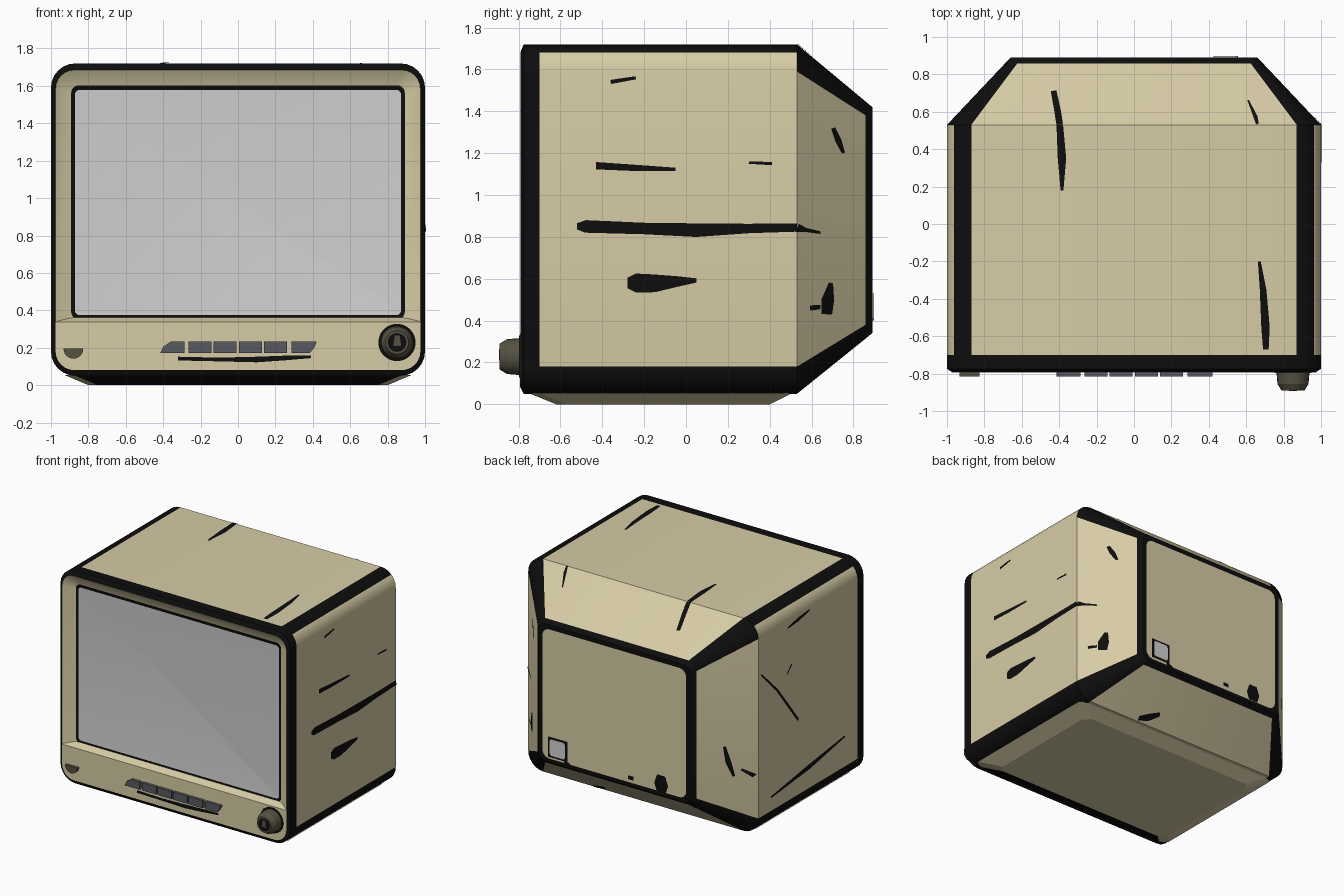
import bpy, bmesh, math
from mathutils import Vector

if "Cube" in bpy.data.objects:
    bpy.data.objects.remove(bpy.data.objects["Cube"])


def material(name, rgb):
    m = bpy.data.materials.new(name)
    m.diffuse_color = (*rgb, 1)
    m.use_nodes = True
    m.node_tree.nodes["Principled BSDF"].inputs["Base Color"].default_value = m.diffuse_color
    return m


TAN = material("cream_plastic", (0.68, 0.605, 0.38))
BLACK = material("ink_black", (0.004, 0.004, 0.004))
SCREEN = material("screen_grey", (0.64, 0.64, 0.64))
BUTTON = material("button_grey", (0.095, 0.1, 0.115))
OLIVE = material("dark_olive", (0.09, 0.083, 0.055))


def finish(name, bm, mats, smooth=True, recalc=True):
    if recalc:
        bmesh.ops.recalc_face_normals(bm, faces=bm.faces)
    me = bpy.data.meshes.new(name)
    bm.to_mesh(me)
    bm.free()
    for m in mats:
        me.materials.append(m)
    ob = bpy.data.objects.new(name, me)
    bpy.context.collection.objects.link(ob)
    if smooth:
        bpy.ops.object.select_all(action='DESELECT')
        ob.select_set(True)
        bpy.context.view_layer.objects.active = ob
        bpy.ops.object.shade_smooth_by_angle(angle=math.radians(25))
    return ob


N = 6  # segments in each rounded corner


def ring(y, hw, z0, z1, r):
    """Rounded rectangle in the xz plane."""
    pts = []
    for k, (sx, zc) in enumerate([(1, z1 - r), (-1, z1 - r), (-1, z0 + r), (1, z0 + r)]):
        for j in range(N + 1):
            a = math.radians(90 * k + 90 * j / N)
            pts.append((sx * (hw - r) + r * math.cos(a), y, zc + r * math.sin(a)))
    return pts


def loft(bm, rings, rule=lambda s, i: 0, cap0=None, cap1=None):
    loops = [[bm.verts.new(p) for p in r] for r in rings]
    n = len(loops[0])
    for s in range(len(loops) - 1):
        a, b = loops[s], loops[s + 1]
        for i in range(n):
            f = bm.faces.new((a[i], a[(i + 1) % n], b[(i + 1) % n], b[i]))
            f.material_index = rule(s, i)
    if cap0 is not None:
        bm.faces.new(loops[0]).material_index = cap0
    if cap1 is not None:
        bm.faces.new(loops[-1]).material_index = cap1


# Main shell: screen, bezel, sides, tapered rear and back panel in one loft
def shell_rule(s, i):
    k, j = divmod(i, N + 1)
    corner = j < N
    if s == 1:
        return 0                                  # sloping bezel
    if s in (0, 2, 3, 6, 7):
        return 1                                  # inked bands
    if s == 4:                                    # long side edges
        return int(corner and (k > 1 or (k == 0 and j >= 3) or (k == 1 and j < 3)))
    return int(corner)                            # taper edges


Z0, Z1 = 0.05, 1.72
u = 0.91
bm = bmesh.new()
loft(bm, [ring(-0.735, 0.872, 0.375, 1.578, 0.025),
          ring(-0.738, 0.892, 0.352, 1.602, 0.04),
          ring(-0.79, 0.975, Z0 + 0.03, Z1 - 0.035, 0.1),
          ring(-0.775, 1.0, Z0, Z1, 0.13),
          ring(-0.70, 1.0, Z0, Z1, 0.13),
          ring(0.53, 1.0, Z0, Z1, 0.13),
          ring(0.53 + 0.36 * u, 1 - 0.34 * u, Z0 + 0.29 * u, Z1 - 0.3 * u, 0.13 - 0.07 * u),
          ring(0.89, 0.66, 0.34, 1.42, 0.06),
          ring(0.89, 0.625, 0.37, 1.385, 0.06)],
     shell_rule, cap0=2, cap1=0)
finish("monitor_shell", bm, [TAN, BLACK, SCREEN])


# Control panel under the screen, with a shelf sloping back to the screen
def panel_ring(y, hw, z0, z1, r):
    p = ring(y, hw, z0, z1 + r, r)
    return [(x, y, min(z, z1)) for x, y, z in p[2 * (N + 1):]] + [(hw, y, z1), (-hw, y, z1)]


bm = bmesh.new()
loft(bm, [panel_ring(-0.793, 0.975, 0.08, 0.338, 0.1),
          panel_ring(-0.735, 0.975, 0.08, 0.362, 0.1)], cap0=0, cap1=0)
bmesh.ops.remove_doubles(bm, verts=bm.verts, dist=1e-5)
finish("control_panel", bm, [TAN])


# Chamfered foot; its front slope is inked
def foot_ring(z, hw, y0, y1, c):
    return [(hw, y0 + c, z), (hw, y1 - c, z), (hw - c, y1, z), (c - hw, y1, z),
            (-hw, y1 - c, z), (-hw, y0 + c, z), (c - hw, y0, z), (hw - c, y0, z)]


bm = bmesh.new()
loft(bm, [foot_ring(0.0, 0.8, -0.62, 0.40, 0.05), foot_ring(0.055, 0.93, -0.755, 0.51, 0.05)],
     lambda s, i: int(i == 6), cap0=0, cap1=0)
finish("foot", bm, [TAN, BLACK], smooth=False)


def plate(name, outline, y_front, mat, y_back=-0.785):
    """Extrude an xz outline between two depths."""
    bm = bmesh.new()
    loft(bm, [[(x, y_front, z) for x, z in outline], [(x, y_back, z) for x, z in outline]],
         cap0=0, cap1=0)
    return finish(name, bm, [mat])


# Row of six buttons, the end ones slanted
b0, b1 = 0.172, 0.232
for i in range(4):
    x = -0.265 + i * 0.135
    plate(f"button_{i + 1}", [(x, b0), (x + 0.122, b0), (x + 0.122, b1), (x, b1)], -0.815, BUTTON)
for s, side in ((-1, "left"), (1, "right")):
    plate(f"button_end_{side}",
          [(s * 0.285, b0), (s * (0.415 if s < 0 else 0.385), b0), (s * (0.4 if s < 0 else 0.41), 0.205),
           (s * (0.36 if s < 0 else 0.42), b1), (s * 0.285, b1)], -0.815, BUTTON)

# Half-round indicator
plate("indicator", [(-0.88 + 0.053 * math.cos(a), 0.195 + 0.053 * math.sin(a))
                    for a in (math.pi + math.pi * t / 12 for t in range(13))], -0.815, OLIVE)


# Round dial with inked rim and pointer
def circle(y, r, n=24, cx=0.85, cz=0.228):
    return [(cx + r * math.cos(2 * math.pi * t / n), y, cz + r * math.sin(2 * math.pi * t / n))
            for t in range(n)]


bm = bmesh.new()
loft(bm, [circle(-0.785, 0.1), circle(-0.797, 0.1), circle(-0.797, 0.088), circle(-0.855, 0.083),
          circle(-0.89, 0.062), circle(-0.89, 0.05)],
     lambda s, i: int(s in (0, 1)), cap0=0, cap1=1)
finish("dial", bm, [OLIVE, BLACK])
plate("dial_pointer", [(0.83, 0.21), (0.872, 0.21), (0.865, 0.265), (0.838, 0.265)], -0.893, OLIVE, -0.889)

# Surface maps (point, outward normal) for the ink strokes
T = Vector((0.36, 0.34, 0)).normalized()


def side(s):
    def f(y, z):
        if y <= 0.53:
            return Vector((s, y, z)), Vector((s, 0, 0))
        return Vector((s * (1 - (y - 0.53) * 0.944), y, z)), Vector((s * T.x, T.y, 0))
    return f


def top(x, y):
    if y <= 0.53:
        return Vector((x, y, Z1)), Vector((0, 0, 1))
    return Vector((x, y, Z1 - (y - 0.53) * 0.833)), Vector((0, 0.64, 0.768))


def under(x, y):
    if y <= 0.42:
        return Vector((x, y, 0.0045)), Vector((0, 0, -1))
    return Vector((x, y, Z0 + (y - 0.53) * 0.806)), Vector((0, 0.627, -0.779))


def back(x, z):
    return Vector((x, 0.89, z)), Vector((0, 1, 0))


def front(x, z):
    return Vector((x, -0.793, z)), Vector((0, -1, 0))


def strokes(name, surf, lines, mat=BLACK):
    """Brush strokes as thin strips; each point is (u, v, width)."""
    bm = bmesh.new()
    for line in lines:
        rows = []
        for i, (a, b, w) in enumerate(line):
            p, q = line[max(i - 1, 0)], line[min(i + 1, len(line) - 1)]
            d = Vector((q[0] - p[0], q[1] - p[1])).normalized() * (w / 2)
            row = []
            for s in (-1, 1):
                co, n = surf(a - s * d.y, b + s * d.x)
                row.append(bm.verts.new(co + n * 0.004))
            rows.append(row)
        for (a, b), (c, d) in zip(rows, rows[1:]):
            f = bm.faces.new((a, b, d, c))
            f.normal_update()
            mid = line[len(line) // 2]
            if f.normal.dot(surf(mid[0], mid[1])[1]) < 0:
                f.normal_flip()
    return finish(name, bm, [mat], smooth=False, recalc=False)


strokes("right_ink", side(1), [
    [(-0.36, 1.54, .02), (-0.24, 1.56, .015)],
    [(-0.43, 1.14, .035), (-0.25, 1.13, .03), (-0.05, 1.123, .015)],
    [(-0.52, .85, .03), (-0.48, .85, .06), (-0.2, .84, .055), (0.05, .832, .065), (0.3, .84, .045),
     (0.53, .845, .04)],
    [(0.531, .843, .04), (0.57, .833, .02), (0.64, .82, .012)],
    [(-0.28, .58, .05), (-0.24, .58, .09), (-0.15, .578, .085), (-0.04, .587, .05), (0.05, .592, .02)],
    [(0.3, 1.155, .012), (0.41, 1.15, .015)],
    [(0.70, 1.32, .02), (0.725, 1.26, .03), (0.75, 1.2, .015)],
    [(0.69, .58, .02), (0.675, .5, .06), (0.67, .43, .05)],
    [(0.59, .46, .025), (0.64, .465, .02)]])
strokes("left_ink", side(-1), [
    [(0.5, 1.30, .012), (0.3, 1.1, .02), (0.04, .77, .02)],
    [(0.38, .29, .015), (-0.1, .35, .04), (-0.54, .42, .015)],
    [(0.17, 1.54, .015), (0.03, 1.56, .03), (-0.1, 1.58, .015)],
    [(0.18, 1.18, .012), (0.12, 1.24, .015)],
    [(0.71, .77, .015), (0.69, .65, .03), (0.66, .53, .015)],
    [(0.62, .58, .015), (0.55, .52, .03)]])
strokes("top_ink", top, [
    [(-0.43, .71, .03), (-0.41, .61, .035), (-0.397, .531, .035)],
    [(-0.397, .529, .035), (-0.385, .35, .045), (-0.385, .18, .015)],
    [(0.61, .66, .008), (0.65, .57, .022), (0.66, .532, .015)],
    [(0.67, -.2, .015), (0.69, -.35, .035), (0.703, -.55, .045), (0.705, -.67, .03)]])
strokes("underside_ink", under, [
    [(-0.40, .2, .02), (-0.47, .09, .05), (-0.6, .02, .02)],
    [(0.14, .0, .03), (0.14, .07, .03)],
    [(0.7, .0, .02), (0.68, .14, .04)],
    [(0.42, .55, .03), (0.34, .58, .05), (0.27, .62, .03)]])
strokes("back_ink", back, [
    [(-0.41, .37, .08), (-0.41, .43, .12), (-0.41, .5, .07)],
    [(-0.12, .41, .03), (-0.17, .41, .03)],
    [(0.49, .385, .17), (0.49, .545, .17)],
    [(0.43, .385, .03), (0.37, .36, .015)]])
bm = bmesh.new()
loft(bm, [ring(0.89, .066, .4, .53, .02), ring(0.898, .066, .4, .53, .02)], cap1=0)
bmesh.ops.translate(bm, verts=bm.verts, vec=(0.49, 0, 0))
finish("blank_label", bm, [SCREEN])
strokes("front_ink", front, [
    [(-0.32, .142, .02), (-0.1, .137, .02), (0.1, .137, .03), (0.25, .145, .025), (0.39, .152, .015)]])
